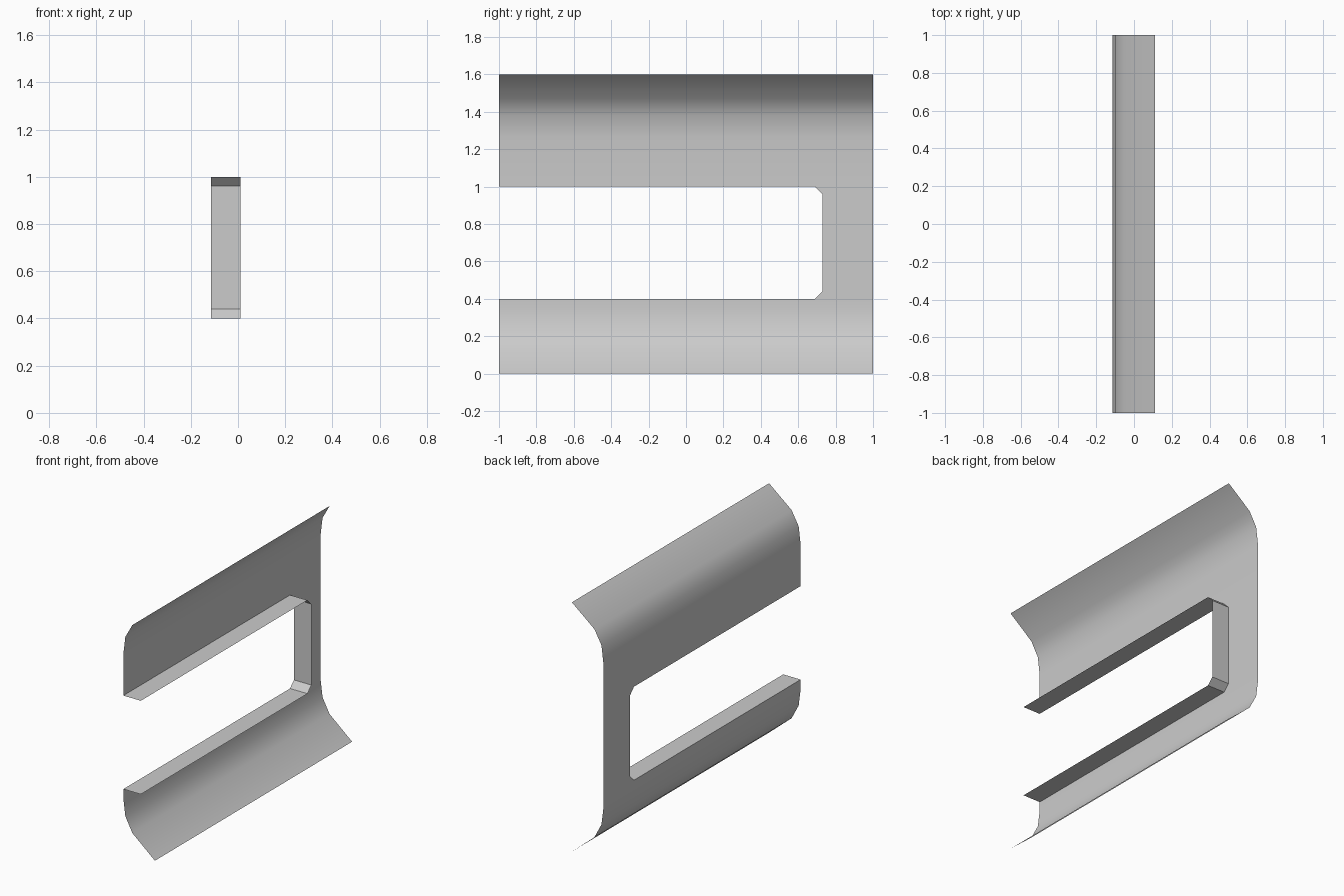
import bpy, bmesh, math

cube = bpy.data.objects.get("Cube")
if cube:
    bpy.data.objects.remove(cube, do_unlink=True)

grey = bpy.data.materials.new("light_grey")
grey.use_nodes = True
colour = (0.6, 0.6, 0.6, 1)
grey.diffuse_color = colour
grey.node_tree.nodes["Principled BSDF"].inputs["Base Color"].default_value = colour

WALL, LIP = -0.114, 0.01          # sheet plane and inner edge of the window lip
SILL, HEAD, JAMB, CUT = 0.4, 1.0, 0.73, 0.04
STATIONS = (-1, JAMB - CUT, 1)    # lengthwise divisions


def sweep(bm, rows):
    """Join successive rows of points with quads."""
    grid = [[bm.verts.new(p) for p in row] for row in rows]
    for a, b in zip(grid, grid[1:]):
        for i in range(len(a) - 1):
            bm.faces.new((a[i], a[i + 1], b[i + 1], b[i]))


def finish(bm, name):
    bmesh.ops.remove_doubles(bm, verts=bm.verts, dist=0.0005)
    mesh = bpy.data.meshes.new(name)
    bm.to_mesh(mesh)
    bm.free()
    mesh.materials.append(grey)
    obj = bpy.data.objects.new(name, mesh)
    bpy.context.collection.objects.link(obj)
    return obj


# Curved side panel: lower and upper bands joined by the rear pillar
lower = [(0.11, 0), (-0.05, 0.135), (-0.1, 0.23), (WALL, 0.34), (WALL, SILL)]
upper = [(WALL, HEAD), (WALL, 1.265), (-0.1, 1.38), (-0.05, 1.47), (0.11, 1.6)]
bm = bmesh.new()
for band in (lower, upper):
    sweep(bm, [[(x, y, z) for y in STATIONS] for x, z in band])
# Pillar face with chamfered window corners
inner = [(JAMB - CUT, SILL), (JAMB, SILL + CUT), (JAMB, HEAD - CUT), (JAMB - CUT, HEAD)]
outline = [(1, HEAD), (1, SILL)] + inner
bm.faces.new([bm.verts.new((WALL, y, z)) for y, z in outline])
bmesh.ops.recalc_face_normals(bm, faces=bm.faces)
# Convex side faces outwards (-x)
bm.normal_update()
if sum(f.normal.x for f in bm.faces) > 0:
    bmesh.ops.reverse_faces(bm, faces=bm.faces)
panel = finish(bm, "side_panel")
bpy.context.view_layer.objects.active = panel
panel.select_set(True)
bpy.ops.object.shade_smooth_by_angle(angle=math.radians(35))

# Flat lip around the open-ended window
bm = bmesh.new()
path = [(-1, SILL)] + inner + [(-1, HEAD)]
sweep(bm, [[(x, y, z) for y, z in path] for x in (WALL, LIP)])
finish(bm, "window_lip")
